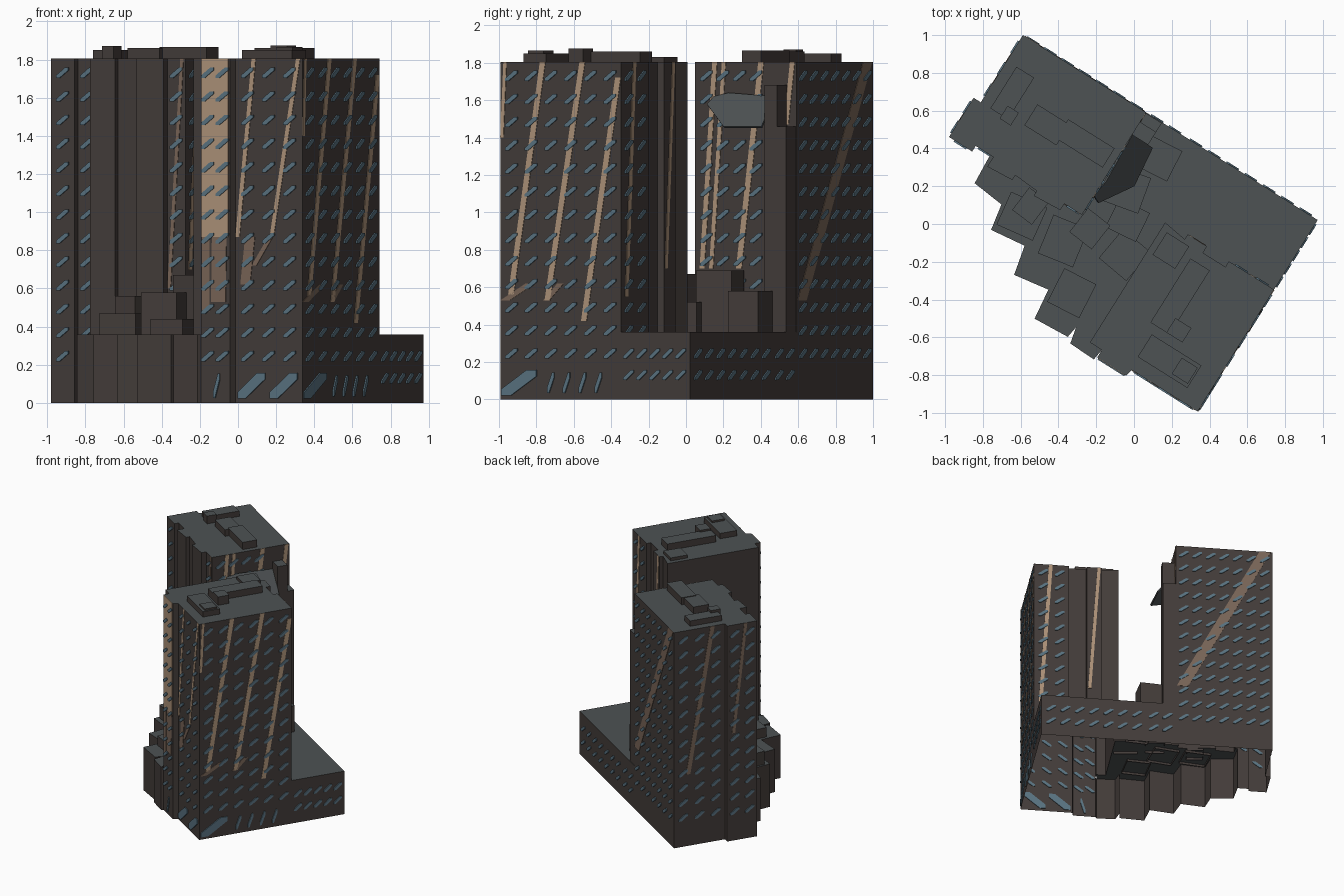
import bpy, bmesh, math
from mathutils import Vector

if "Cube" in bpy.data.objects:
    bpy.data.objects.remove(bpy.data.objects["Cube"])

# Plan coordinates (u, v) run along the block's long back edge and across it
ANG = math.radians(-32.1)
C, S = math.cos(ANG), math.sin(ANG)
H, LOW = 1.805, 0.36


def world(u, v, z):
    return Vector((-0.588 + C * u - S * v, 1.0 + S * u + C * v, z))


def material(name, rgb):
    m = bpy.data.materials.new(name)
    m.diffuse_color = (*rgb, 1)
    m.use_nodes = True
    m.node_tree.nodes["Principled BSDF"].inputs["Base Color"].default_value = m.diffuse_color
    return m


WALL = material("brown_wall", (0.056, 0.045, 0.041))
ROOF = material("grey_roof", (0.075, 0.085, 0.088))
TAN = material("tan_stripe", (0.42, 0.29, 0.19))
DIM = material("dim_stripe", (0.19, 0.13, 0.095))
GLASS = material("blue_glass", (0.10, 0.17, 0.22))


def finish(name, bm, mats):
    me = bpy.data.meshes.new(name)
    bm.to_mesh(me)
    bm.free()
    for m in mats:
        me.materials.append(m)
    ob = bpy.data.objects.new(name, me)
    bpy.context.collection.objects.link(ob)
    return ob


def prism(name, pts, z0, z1, cap=True, walls=True):
    """Walls and/or roof over a plan outline, open underneath."""
    area = sum(a[0] * b[1] - b[0] * a[1] for a, b in zip(pts, pts[1:] + pts[:1]))
    pts = pts if area > 0 else pts[::-1]
    bm = bmesh.new()
    hi = [bm.verts.new(world(u, v, z1)) for u, v in pts]
    if walls:
        lo = [bm.verts.new(world(u, v, z0)) for u, v in pts]
        for i in range(len(pts)):
            j = (i + 1) % len(pts)
            bm.faces.new((lo[i], lo[j], hi[j], hi[i]))
    if cap:
        bm.faces.new(hi).material_index = 1
    return finish(name, bm, (WALL, ROOF))


def block(name, u0, u1, v0, v1, z0, z1, turn=0):
    cu, cv, a = (u0 + u1) / 2, (v0 + v1) / 2, math.radians(turn)
    pts = []
    for u, v in ((u0, v0), (u1, v0), (u1, v1), (u0, v1)):
        du, dv = u - cu, v - cv
        pts.append((cu + du * math.cos(a) - dv * math.sin(a),
                    cv + du * math.sin(a) + dv * math.cos(a)))
    return prism(name, pts, z0, z1)


class Facade:
    """Flat wall seen from outside; s runs left to right from p0 to p1."""

    def __init__(self, p0, p1):
        self.p0 = Vector(p0)
        self.t = (Vector(p1) - self.p0).normalized()
        self.n = Vector((self.t.y, -self.t.x))

    def at(self, s, z, off):
        p = self.p0 + self.t * s + self.n * off
        return world(p.x, p.y, z)

    def slab(self, bm, pts, d0, d1, back=False):
        a = [bm.verts.new(self.at(s, z, d0)) for s, z in pts]
        b = [bm.verts.new(self.at(s, z, d1)) for s, z in pts]
        bm.faces.new(b)
        if back:
            bm.faces.new(a[::-1])
        for i in range(len(pts)):
            j = (i + 1) % len(pts)
            bm.faces.new((a[i], a[j], b[j], b[i]))

    def windows(self, name, items):
        bm = bmesh.new()
        for s, z, w, h in items:
            hexa = ((-1, -1), (-.45, -1), (1, .5), (1, 1), (.45, 1), (-1, -.5))
            self.slab(bm, [(s + w * x, z + h * y) for x, y in hexa], -.006, .008, True)
        finish(name, bm, (GLASS,))

    def stripes(self, name, items, mat=TAN):
        bm = bmesh.new()
        for s1, z1, s0, z0, w in items:
            self.slab(bm, [(s0, z0), (s0 + w, z0), (s1 + w, z1), (s1, z1)], 0, .003)
        finish(name, bm, (mat,))


FLOORS = [0.245 + 0.1238 * k for k in range(13)]


def grid(n, s0, s1, rows=FLOORS, w=.038, h=.027):
    step = (s1 - s0) / n
    return [(s0 + step * (i + .5), z, w, h) for i in range(n) for z in rows]


# Two towers, open down into the base
right_back = [(1.842, -.435), (1.56, -.435), (1.56, -.47), (1.42, -.47),
              (1.42, -.43), (1.3, -.43), (1.3, -.46), (1.165, -.44)]
right_front = [(1.24, -1.237), (1.42, -1.237), (1.43, -1.196), (1.842, -1.196)]
left_outer = [(0, 0), (0, -.42), (-.045, -.42), (-.045, -.665), (.1, -.665), (.1, -.63)]
left_front = [(.21, -.63), (.21, -.69), (.36, -.68), (.36, -.65), (.5, -.66),
              (.5, -.69), (.66, -.68), (.66, -.64), (.77, -.64)]
prism("right_tower", right_back + [(1.165, -1.19), (1.24, -1.19)] + right_front, LOW, H)
prism("left_tower", left_outer + left_front + [(.77, 0)], LOW, H)

# Base: sawtooth outer wall, then the low roof around the towers
saw = [(.2, -.80), (.38, -.82), (.405, -.963), (.6, -.94), (.635, -1.10), (.83, -1.07),
       (.85, -1.239), (1.05, -1.227), (1.06, -1.16), (1.08, -1.25), (1.23, -1.255)]
prism("base_wall", left_outer + [(.19, -.63)] + saw + right_front + [(1.842, 0)],
      0, LOW, cap=False)
prism("base_roof", [(.77, 0), (1.842, 0)] + right_back + [(1.165, -1.19), (1.24, -1.19)]
      + saw[::-1] + [(.19, -.63)] + left_front, 0, LOW, walls=False)

# Terrace blocks heaped between the towers
terraces = [(.40, .61, -.91, -.72, .47, 8), (.45, .58, -.82, -.67, .56, -5),
            (.66, .86, -.92, -.70, .58, 10), (.77, .92, -.76, -.60, .67, -6),
            (.80, 1.0, -.50, -.30, .69, 12), (.87, 1.05, -.26, -.08, .58, 5),
            (.98, 1.17, -.80, -.60, .45, -8), (.90, 1.08, -.62, -.45, .52, 6),
            (.85, 1.04, -1.12, -.92, .44, 5)]
for i, (u0, u1, v0, v1, z, turn) in enumerate(terraces):
    block(f"terrace_block_{i + 1}", u0, u1, v0, v1, LOW - .02, z, turn)

# Pilasters and sloped awning on the inner end of the left tower
block("outer_pilaster", .76, .87, -.06, -.004, LOW, 1.46)
block("inner_pilaster", .76, .87, -.14, -.06, LOW, 1.68)
bm = bmesh.new()
edge = [(.772, -.14, 1.62), (.785, -.42, 1.64), (.772, -.52, 1.62), (.812, -.54, 1.58),
        (.925, -.364, 1.46), (.90, -.14, 1.46)]
bm.faces.new([bm.verts.new(world(*p)) for p in edge])
awning = finish("awning", bm, (ROOF,))
mod = awning.modifiers.new("thickness", "SOLIDIFY")
mod.thickness = .012

# Rooftop housings
roofs = [(.06, .17, -.42, -.16, 1.85), (.26, .46, -.40, -.27, 1.86), (.44, .73, -.37, -.25, 1.865),
         (.13, .20, -.44, -.36, 1.87), (1.42, 1.73, -1.12, -.98, 1.85),
         (1.38, 1.5, -.93, -.53, 1.86), (1.48, 1.58, -.93, -.84, 1.875),
         (1.62, 1.72, -1.10, -1.0, 1.865), (1.2, 1.34, -.62, -.48, 1.83)]
for i, (u0, u1, v0, v1, z) in enumerate(roofs):
    block(f"roof_housing_{i + 1}", u0, u1, v0, v1, H - .01, z)

# Right tower, front wall
f = Facade((1.43, -1.196), (1.842, -1.196))
f.windows("front_windows", grid(3, .01, .40) + [(.1, .09, .085, .068), (.3, .09, .085, .068)])
f.stripes("front_stripes", [(.10, H, 0, .87, .025), (.375, H, .215, .89, .025)])
f.stripes("front_dim_stripes", [(.06, .87, .03, .62, .06), (.215, .89, .10, .72, .03)], DIM)

# Projecting front bay with its pale panel
f = Facade((1.24, -1.237), (1.42, -1.237))
f.windows("bay_windows", grid(2, .0, .18) + [(.1, .09, .02, .065)])
f.stripes("bay_panel", [(.005, H, .005, .87, .165)])
f.stripes("bay_dim_panel", [(.01, .87, .01, .48, .045), (.07, .87, .065, .53, .09)], DIM)

# Long right wall across tower and wing
f = Facade((1.842, -1.196), (1.842, 0))
f.windows("right_windows", grid(6, .01, .755) + grid(5, .77, 1.18, FLOORS[:1], .033)
          + grid(5, .77, 1.18, [.13], .033)
          + [(.12, .09, .11, .068)] + [(.32 + .1 * i, .09, .022, .055) for i in range(4)])
f.stripes("right_stripes", [(.25, H, .05, .56, .035), (.5, H, .28, .53, .035),
                            (.725, 1.72, .51, .42, .035), (.02, H, .0, 1.4, .02)])
f.stripes("right_dim_stripes", [(.16, .62, .0, .53, .06), (.36, .62, .27, .53, .04)], DIM)

# Back walls
f = Facade((1.842, -.435), (1.56, -.435))
f.windows("tower_back_windows", grid(2, .01, .27, FLOORS[1:]))
f.stripes("tower_back_stripes", [(.12, H, .04, .55, .03)])
f = Facade((1.42, -.43), (1.3, -.43))
f.stripes("tower_back_inner_stripes", [(.085, H, .01, .7, .025)])
f = Facade((1.842, 0), (0, 0))
f.windows("back_windows", grid(7, 1.08, 1.835) + grid(7, .02, .82, FLOORS[:1])
          + grid(2, .84, 1.06, FLOORS[:1]) + grid(7, .02, .82, [.13]) + grid(2, .84, 1.06, [.13]))
f.stripes("back_stripe", [(1.74, H, 1.08, .53, .09)], DIM)

# Left tower end walls and front corner
f = Facade((0, 0), (0, -.42))
f.windows("left_end_windows", grid(3, .01, .41))
f.stripes("left_end_stripes", [(.30, H, .10, .6, .035)], DIM)
f = Facade((-.045, -.42), (-.045, -.665))
f.windows("left_bay_windows", grid(2, .0, .245))
f.stripes("left_bay_stripes", [(.14, H, .04, .9, .025)], DIM)
Facade((-.045, -.665), (.1, -.665)).windows("corner_windows", grid(1, 0, .145))
Facade((.1, -.63), (.21, -.63)).windows("recess_windows", grid(1, 0, .11, FLOORS[1:]))
f = Facade((.66, -.64), (.77, -.64))
f.windows("inner_front_windows", grid(1, 0, .11, FLOORS[3:]))
f.stripes("inner_front_stripe", [(.08, H, .0, .6, .02)], DIM)
f = Facade((.77, -.64), (.77, 0))
f.windows("inner_end_windows", grid(4, .02, .44, FLOORS[3:]))
f.stripes("inner_end_stripes", [(.11, H, .03, .7, .03), (.17, H, .09, .7, .025),
                                (.40, H, .26, .7, .035), (.60, H, .56, 1.47, .03)])
